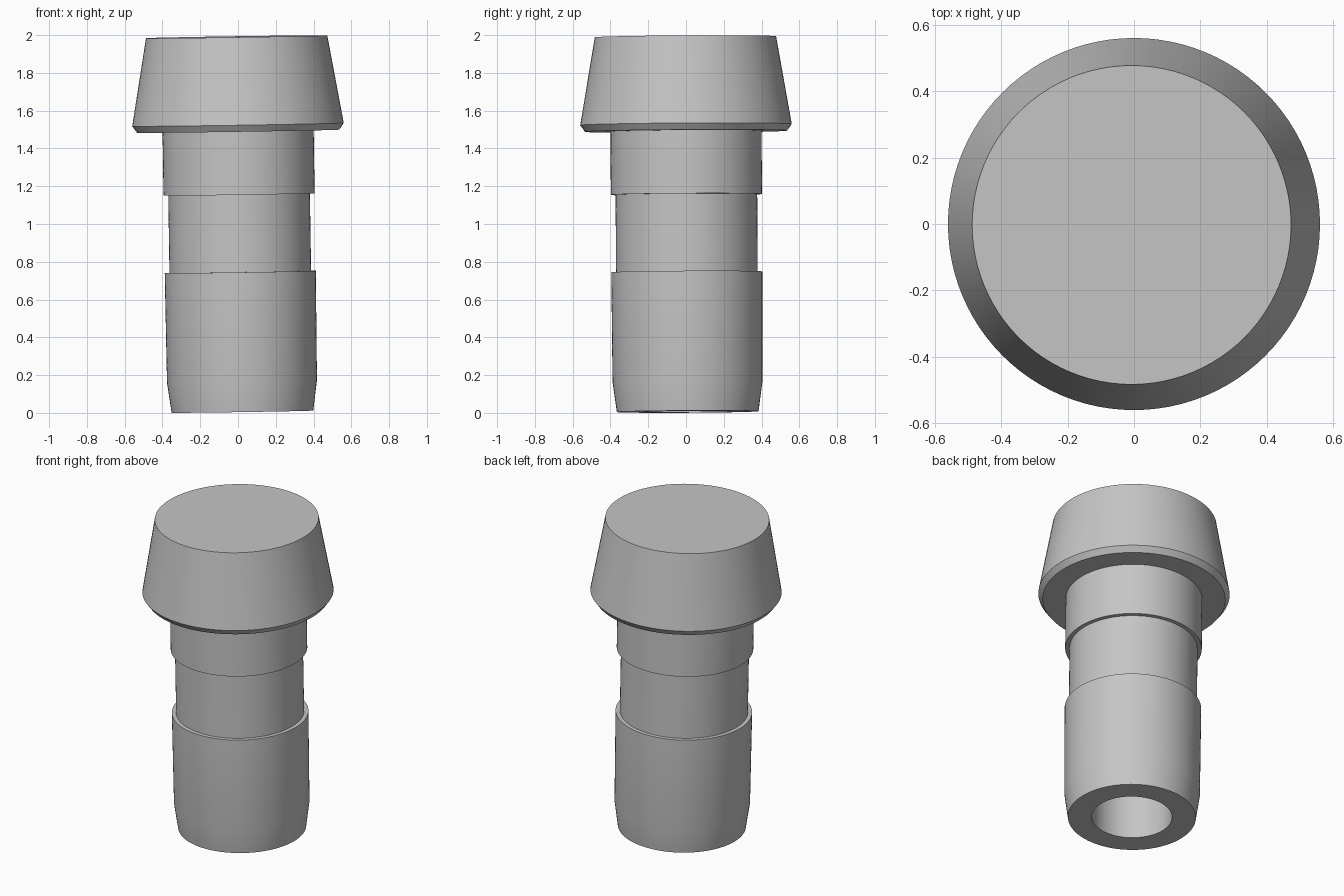
import bpy, bmesh, math
from mathutils import Matrix, Vector

cube = bpy.data.objects.get("Cube")
if cube:
    bpy.data.objects.remove(cube, do_unlink=True)

SEGMENTS = 96

grey = bpy.data.materials.new("grey_plastic")
grey.use_nodes = True
colour = (0.56, 0.56, 0.56, 1)
grey.diffuse_color = colour
grey.node_tree.nodes["Principled BSDF"].inputs["Base Color"].default_value = colour

# The whole plug leans very slightly off vertical
axis = Vector((-0.0155, -0.006, 1)).normalized()
lean = Vector((0, 0, 1)).rotation_difference(axis).to_matrix().to_4x4()
placement = Matrix.Translation((0.0235, 0.009, 0.0065)) @ lean


def lathe(name, profile):
    """Spin a (radius, height) profile around the plug's axis."""
    bm = bmesh.new()
    verts = [bm.verts.new((r, 0, z)) for r, z in profile]
    edges = [bm.edges.new(pair) for pair in zip(verts, verts[1:])]
    bmesh.ops.spin(bm, geom=verts + edges, cent=(0, 0, 0), axis=(0, 0, 1),
                   angle=math.tau, steps=SEGMENTS, use_merge=False)
    bmesh.ops.remove_doubles(bm, verts=bm.verts, dist=0.0002)
    bmesh.ops.recalc_face_normals(bm, faces=bm.faces)
    bmesh.ops.transform(bm, matrix=placement, verts=bm.verts)
    for face in bm.faces:
        face.smooth = True
    mesh = bpy.data.meshes.new(name)
    bm.to_mesh(mesh)
    bm.free()
    mesh.set_sharp_from_angle(angle=math.radians(30))
    mesh.materials.append(grey)
    obj = bpy.data.objects.new(name, mesh)
    bpy.context.collection.objects.link(obj)
    return obj


# Shank: blind bore, tapered tip, lower sleeve, recessed neck, upper collar
lathe("shank", [
    (0, 1.44), (0.235, 1.44), (0.235, 0),
    (0.375, 0), (0.397, 0.16), (0.4, 0.74),
    (0.375, 0.74), (0.375, 1.15),
    (0.4, 1.15), (0.4, 1.5), (0, 1.5),
])

# Head: flat underside, chamfered lip, tapered wall, flat top
lathe("head", [
    (0, 1.485), (0.535, 1.485), (0.56, 1.52), (0.48, 1.985), (0, 1.985),
])
